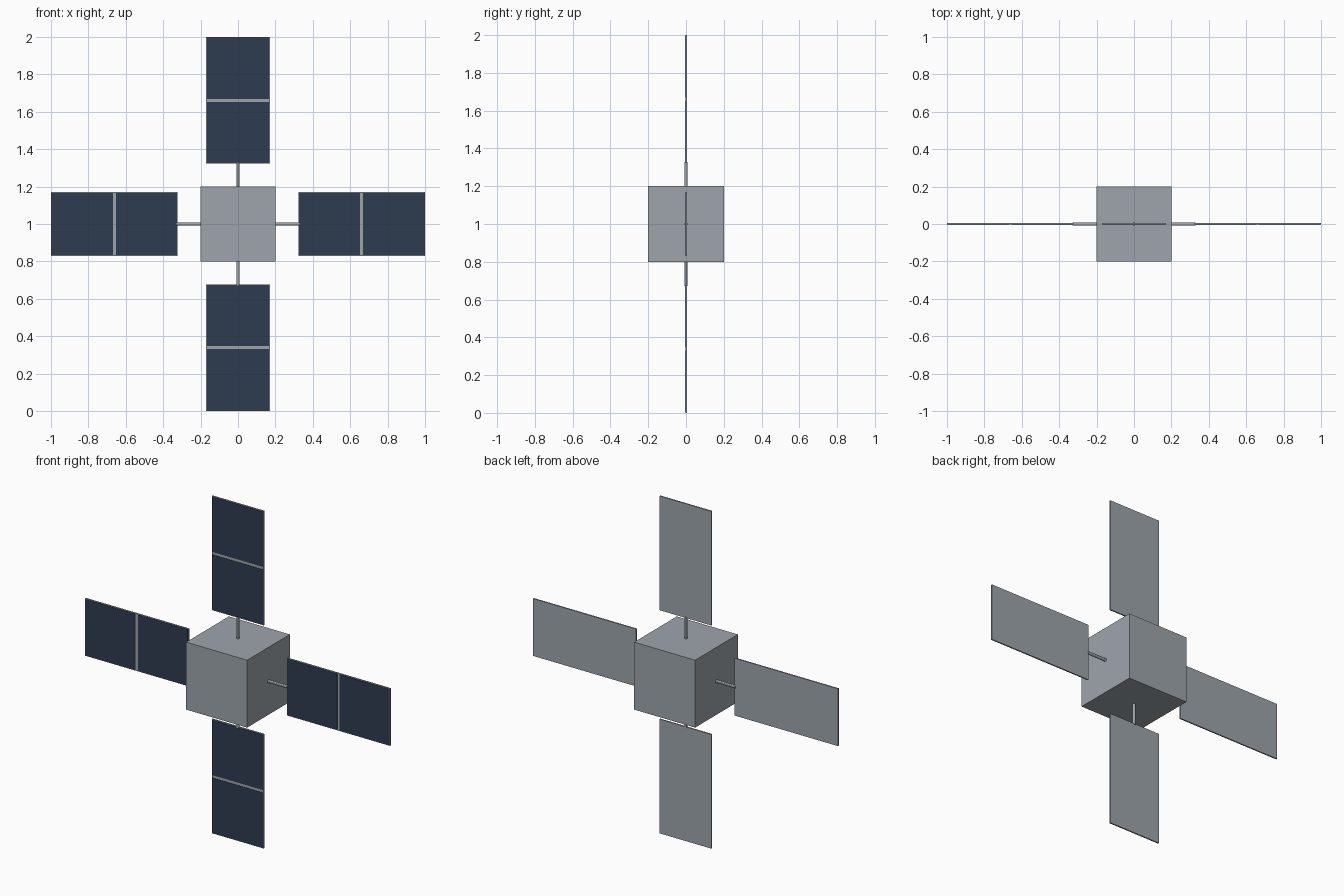
import bpy
from math import radians
from mathutils import Matrix, Vector

cube = bpy.data.objects.get("Cube")
if cube:
    bpy.data.objects.remove(cube)


def make_material(name, color):
    mat = bpy.data.materials.new(name)
    mat.use_nodes = True
    mat.diffuse_color = color
    mat.node_tree.nodes["Principled BSDF"].inputs["Base Color"].default_value = color
    return mat


metal = make_material("grey metal", (0.34, 0.375, 0.41, 1))
cells = make_material("dark blue cells", (0.027, 0.044, 0.078, 1))

CENTER = Matrix.Translation((0, 0, 1))
INNER, OUTER, HALF_WIDTH = 0.323, 1.0, 0.17
THICK, RIM, RIB = 0.01, 0.004, 0.016


def finish(name, mat, turn):
    """Name the active object, colour it and swing it round the body centre."""
    obj = bpy.context.object
    obj.name = name
    obj.data.materials.append(mat)
    obj.data.transform(CENTER @ turn @ obj.matrix_basis)
    obj.matrix_basis = Matrix()
    return obj


def box(name, low, high, mat, turn=Matrix()):
    low, high = Vector(low), Vector(high)
    bpy.ops.mesh.primitive_cube_add(size=1, location=(low + high) / 2)
    bpy.context.object.matrix_basis = (
        Matrix.Translation((low + high) / 2) @ Matrix.Diagonal((*(high - low), 1)))
    return finish(name, mat, turn)


def strut(name, turn):
    middle = (0.2 + INNER) / 2
    bpy.ops.mesh.primitive_cylinder_add(
        vertices=12, radius=0.009, depth=INNER - 0.2 + 0.01)
    bpy.context.object.matrix_basis = Matrix.Translation((0, 0, middle))
    finish(name, metal, turn)
    bpy.ops.object.shade_smooth_by_angle()


# Central body
box("body", (-0.2, -0.2, -0.2), (0.2, 0.2, 0.2), metal)

# Four arms, each a strut, a backing panel and two cell plates
for side, angle in (("top", 0), ("left", 90), ("bottom", 180), ("right", 270)):
    turn = Matrix.Rotation(radians(angle), 4, "Y")
    strut(side + "_strut", turn)
    front = -THICK / 2 + 0.002
    box(side + "_panel", (-HALF_WIDTH, front, INNER),
        (HALF_WIDTH, THICK / 2, OUTER), metal, turn)
    middle = (INNER + OUTER) / 2
    spans = (("inner", INNER + RIM, middle - RIB / 2),
             ("outer", middle + RIB / 2, OUTER - RIM))
    for part, low, high in spans:
        box(f"{side}_{part}_cells", (RIM - HALF_WIDTH, -THICK / 2, low),
            (HALF_WIDTH - RIM, front, high), cells, turn)
